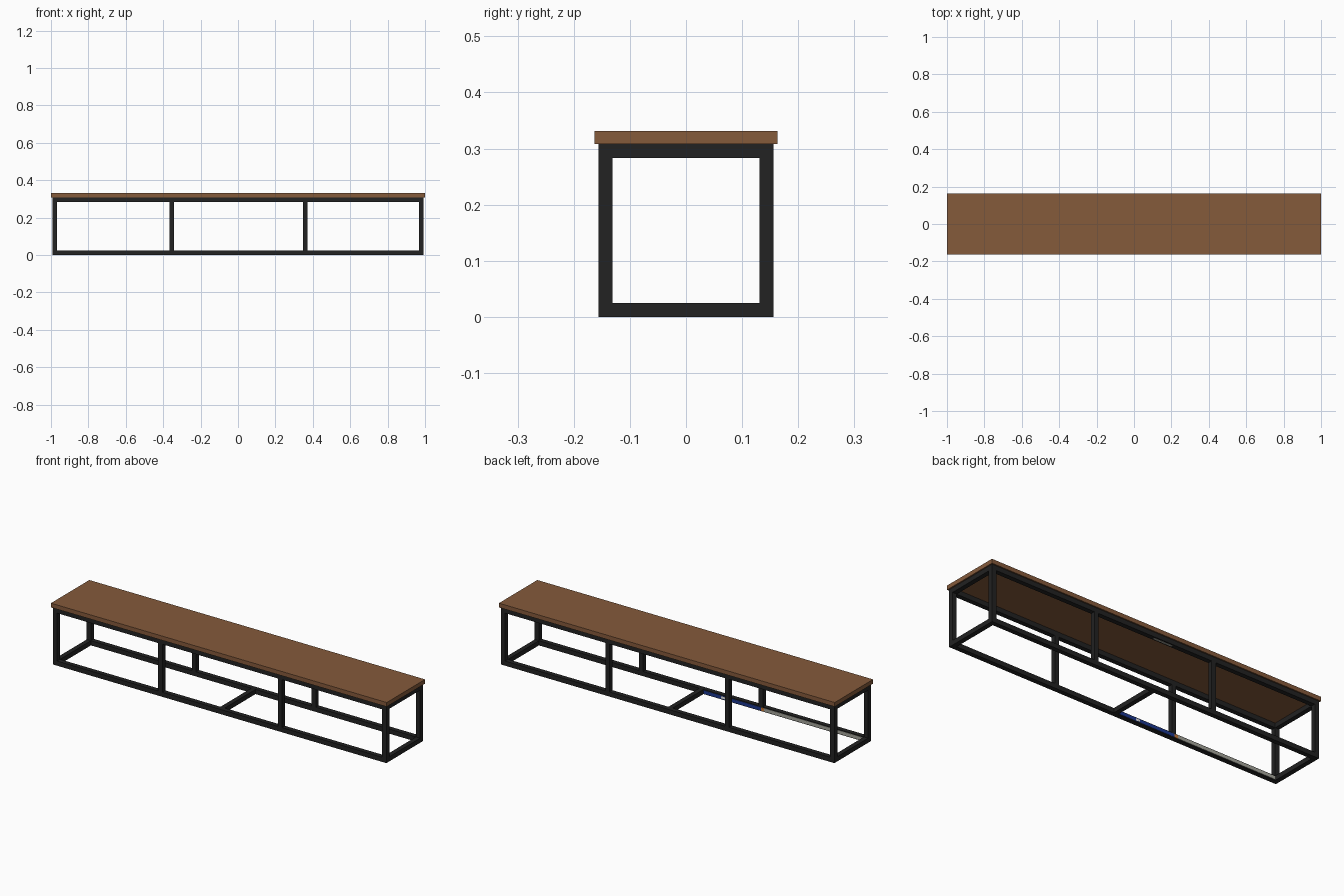
import bpy, bmesh

if "Cube" in bpy.data.objects:
    bpy.data.objects.remove(bpy.data.objects["Cube"])


def material(name, rgb):
    m = bpy.data.materials.new(name)
    m.diffuse_color = (*rgb, 1)
    m.use_nodes = True
    m.node_tree.nodes["Principled BSDF"].inputs["Base Color"].default_value = m.diffuse_color
    return m


WOOD = material("brown wood", (0.235, 0.103, 0.044))
BLACK = material("black steel", (0.016, 0.016, 0.016))
BLUE = material("blue", (0.012, 0.04, 0.28))
GREY = material("warm grey", (0.38, 0.38, 0.33))
WHITE = material("white", (0.8, 0.8, 0.8))
ORANGE = material("orange", (0.6, 0.2, 0.04))


def box(name, x, y, z, mat):
    """Box from (min, max) ranges on each axis."""
    bm = bmesh.new()
    bmesh.ops.create_cube(bm, size=1)
    for v in bm.verts:
        v.co = [r[0] if c < 0 else r[1] for c, r in zip(v.co, (x, y, z))]
    me = bpy.data.meshes.new(name)
    bm.to_mesh(me)
    bm.free()
    me.materials.append(mat)
    ob = bpy.data.objects.new(name, me)
    bpy.context.collection.objects.link(ob)
    return ob


T = 0.025                 # tube width
X, Y, H = 0.993, 0.156, 0.308
IN = Y - T                # inner face of the long rails
LEVELS = {"bottom": (0, T), "top": (H - T, H)}

# wooden board
box("wooden_top", (-1, 1), (-0.163, 0.163), (H, 0.331), WOOD)

# long rails and posts, front and back
for side, y in (("front", (-Y, -IN)), ("back", (IN, Y))):
    for level, z in LEVELS.items():
        box(f"{side}_{level}_rail", (-X, X), y, z, BLACK)
    for i, x in enumerate((-X + T / 2, -0.354, 0.359, X - T / 2)):
        box(f"{side}_post_{i + 1}", (x - T / 2, x + T / 2), y, (T, H - T), BLACK)

# cross rails at both ends, and one low in the middle
for side, x in (("left", (-X, -X + T)), ("right", (X - T, X))):
    for level, z in LEVELS.items():
        box(f"{side}_{level}_cross_rail", x, (-IN, IN), z, BLACK)
box("middle_cross_rail", (-T / 2, T / 2), (-IN, IN), (0, T), BLACK)

# thin strips on the inner face of the front bottom rail
strip_y = (-IN, -IN + 0.002)
spot_y = (-IN, -IN + 0.003)
box("blue_strip", (-0.355, -0.013), strip_y, (0.004, 0.021), BLUE)
box("grey_strip", (-0.967, -0.375), strip_y, (0.004, 0.021), GREY)
box("orange_strip_end", (-0.375, -0.355), strip_y, (0.004, 0.021), ORANGE)
box("white_strip_patch", (-0.145, -0.12), spot_y, (0.007, 0.018), WHITE)

# small plate under the back top rail
box("grey_plate", (-0.11, 0), (0.138, 0.149), (H - T - 0.001, H - T), GREY)
